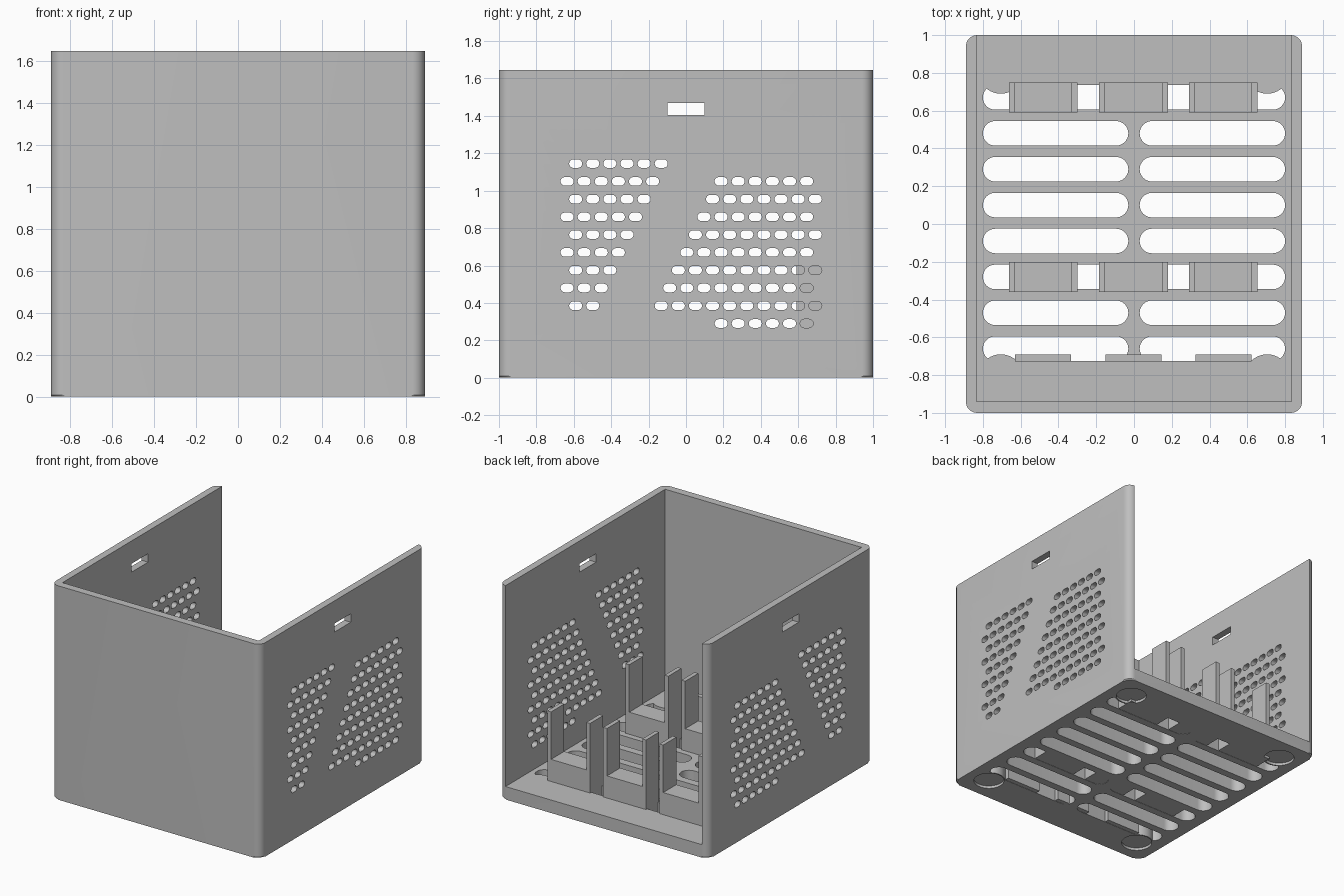
import bpy
import bmesh
from math import cos, sin, pi

if "Cube" in bpy.data.objects:
    bpy.data.objects.remove(bpy.data.objects["Cube"], do_unlink=True)

grey = bpy.data.materials.new("light_grey")
grey.use_nodes = True
COLOUR = (0.52, 0.52, 0.52, 1)
grey.diffuse_color = COLOUR
grey.node_tree.nodes["Principled BSDF"].inputs["Base Color"].default_value = COLOUR


def rounded_rect(x0, x1, y0, y1, r, steps):
    """Outline of a rectangle with rounded corners."""
    corners = [(x1 - r, y1 - r), (x0 + r, y1 - r), (x0 + r, y0 + r), (x1 - r, y0 + r)]
    pts = []
    for q, (cx, cy) in enumerate(corners):
        for i in range(steps + 1):
            a = (q + i / steps) * pi / 2
            p = (cx + r * cos(a), cy + r * sin(a))
            # stadium ends share points, so skip repeats
            if not pts or abs(p[0] - pts[-1][0]) + abs(p[1] - pts[-1][1]) > 1e-5:
                pts.append(p)
    if abs(pts[0][0] - pts[-1][0]) + abs(pts[0][1] - pts[-1][1]) < 1e-5:
        pts.pop()
    return pts


def rect(x0, x1, y0, y1):
    return [(x0, y0), (x1, y0), (x1, y1), (x0, y1)]


def circle(cx, cy, r, n=40):
    return [(cx + r * cos(2 * pi * i / n), cy + r * sin(2 * pi * i / n)) for i in range(n)]


def prism(bm, pts, lo, hi, axis="z"):
    """Extrude an outline along z, or a (y, z) outline along x."""
    def place(p, h):
        return (p[0], p[1], h) if axis == "z" else (h, p[0], p[1])
    bottom = [bm.verts.new(place(p, lo)) for p in pts]
    top = [bm.verts.new(place(p, hi)) for p in pts]
    base = bm.faces.new(bottom[::-1])
    bm.faces.new(top)
    for i in range(len(pts)):
        j = (i + 1) % len(pts)
        bm.faces.new((bottom[i], bottom[j], top[j], top[i]))
    return base


def finish(bm, name):
    bmesh.ops.recalc_face_normals(bm, faces=bm.faces[:])
    mesh = bpy.data.meshes.new(name)
    bm.to_mesh(mesh)
    bm.free()
    mesh.materials.append(grey)
    obj = bpy.data.objects.new(name, mesh)
    bpy.context.collection.objects.link(obj)
    return obj


def build(name, solids):
    bm = bmesh.new()
    for solid in solids:
        prism(bm, *solid)
    return finish(bm, name)


def cut(target, cutter):
    """Subtract the cutter from the target, then discard the cutter."""
    cutter.hide_render = True
    mod = target.modifiers.new("cut", "BOOLEAN")
    mod.operation, mod.solver, mod.object = "DIFFERENCE", "EXACT", cutter
    bpy.context.view_layer.objects.active = target
    bpy.ops.object.modifier_apply(modifier=mod.name)
    bpy.data.objects.remove(cutter, do_unlink=True)


W, H, FLOOR = 0.89, 1.645, 0.1
FEET = [(sx * 0.705, sy * 0.81) for sx in (-1, 1) for sy in (-1, 1)]

# Case body: rounded block with a slightly eased bottom edge
bm = bmesh.new()
base = prism(bm, rounded_rect(-W, W, -1, 1, 0.06, 8), 0, H)
bmesh.ops.bevel(bm, geom=list(base.edges), offset=0.008, segments=1, affect="EDGES")
case = finish(bm, "case")

# Hollow interior, open at the top and back
cut(case, build("interior", [(rect(-0.835, 0.835, -0.94, 1.2), FLOOR, 2)]))

# Floor slots, kept clear of the foot pockets
slots = []
for i in range(8):
    y = 0.67 - 0.19 * i
    for x0, x1 in ((-0.8, -0.03), (0.03, 0.8)):
        slots.append((rounded_rect(x0, x1, y - 0.065, y + 0.065, 0.065, 8), -0.1, 0.2))
slot_cutter = build("floor_slots", slots)
cut(slot_cutter, build("foot_bosses", [(circle(x, y, 0.12), -0.2, 0.3) for x, y in FEET]))
cut(case, slot_cutter)

# Shallow round pockets for feet
cut(case, build("foot_pockets", [(circle(x, y, 0.11), -0.1, 0.02) for x, y in FEET]))

# Side wall vents in staggered rows, split by a diagonal band, and a window above
vents = [(rect(-0.1, 0.1, 1.405, 1.47), -1, 1, "x")]
for row in range(10):
    z = 1.145 - 0.095 * row
    start = -0.59 if row % 2 == 0 else -0.636
    front = range(6 - row // 2) if row < 9 else range(0)
    first = 9 if row == 9 else 9 - row // 2
    back = range(first, 15) if row > 0 else range(0)
    for k in [*front, *back]:
        y = start + 0.0915 * k
        outline = rounded_rect(y - 0.035, y + 0.035, z - 0.023, z + 0.023, 0.023, 4)
        vents.append((outline, -1, 1, "x"))
cut(case, build("side_vents", vents))

# Three bays: two cradles each and a front stop plate
BOTTOM, PAD, POST = 0.002, 0.27, 0.635
for bay, x in (("right", -0.481), ("middle", -0.003), ("left", 0.473)):
    for place, y in (("back", 0.67), ("front", -0.28)):
        bm = bmesh.new()
        y0, y1 = y - 0.08, y + 0.08
        xs = (x - 0.182, x - 0.15, x + 0.15, x + 0.182)
        # U-shaped cross-section extruded through the depth
        profile = [(xs[0], BOTTOM), (xs[3], BOTTOM), (xs[3], POST), (xs[2], POST),
                   (xs[2], PAD), (xs[1], PAD), (xs[1], POST), (xs[0], POST)]
        face = bm.faces.new([bm.verts.new((px, y0, pz)) for px, pz in profile])
        grown = bmesh.ops.extrude_face_region(bm, geom=[face])
        moved = [g for g in grown["geom"] if isinstance(g, bmesh.types.BMVert)]
        bmesh.ops.translate(bm, verts=moved, vec=(0, y1 - y0, 0))
        if not face.is_valid or len(bm.faces) < 10:
            bm.faces.new([v for v in bm.verts if v not in moved])
        finish(bm, f"{bay}_{place}_cradle")
    build(f"{bay}_stop_plate", [(rect(x - 0.148, x + 0.148, -0.727, -0.69), BOTTOM, PAD)])

# Smooth the rounded walls while keeping hard edges crisp
bpy.ops.object.select_all(action="DESELECT")
case.select_set(True)
bpy.context.view_layer.objects.active = case
bpy.ops.object.shade_smooth_by_angle(angle=pi / 6)
